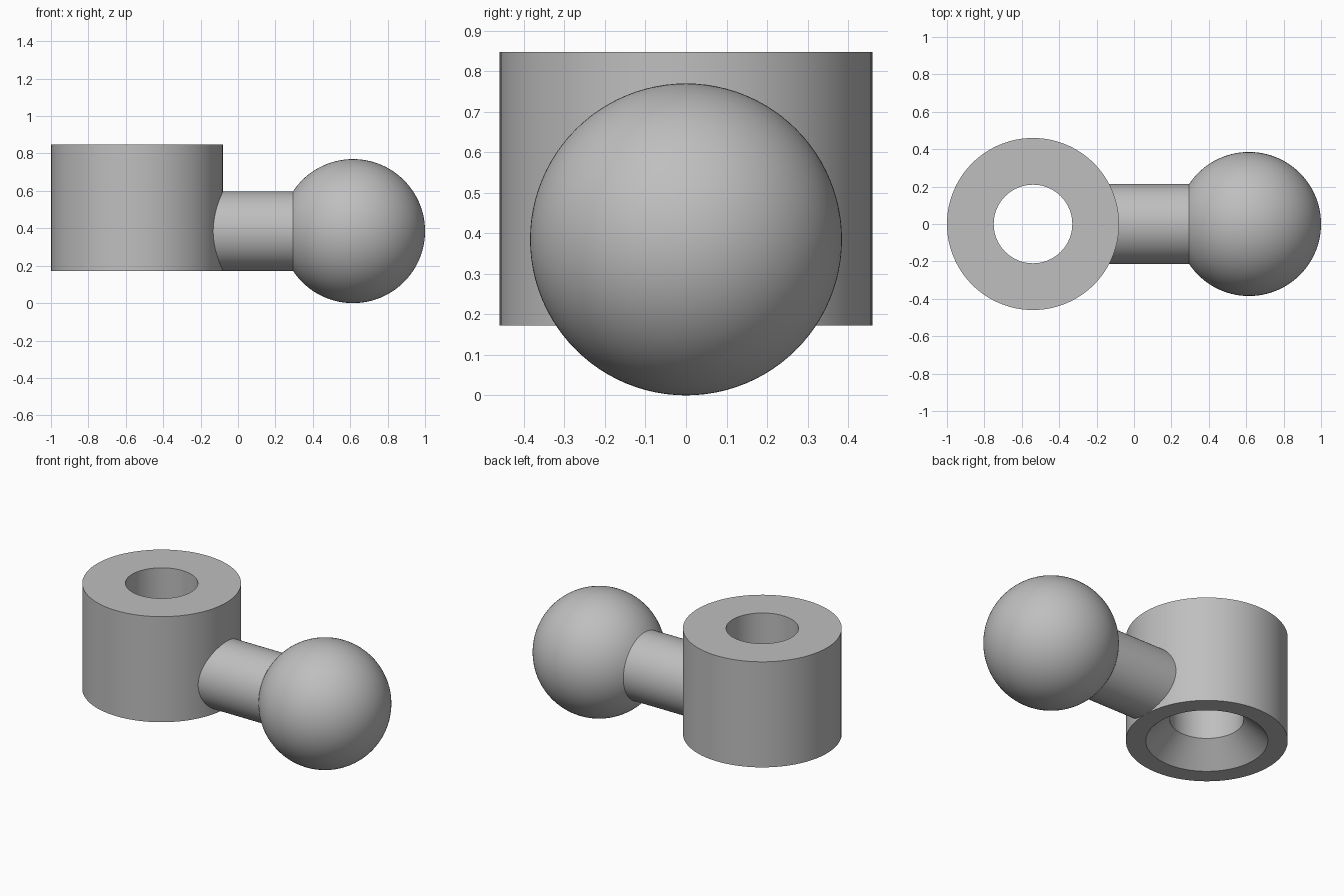
import bpy, bmesh, math
from mathutils import Matrix, Vector

cube = bpy.data.objects.get("Cube")
if cube:
    bpy.data.objects.remove(cube, do_unlink=True)

grey = bpy.data.materials.new("plain grey")
grey.use_nodes = True
colour = (0.52, 0.52, 0.52, 1)
grey.diffuse_color = colour
grey.node_tree.nodes["Principled BSDF"].inputs["Base Color"].default_value = colour


def lathe(name, profile, matrix, closed=False, steps=96):
    """Spin a (radius, height) profile round z, then place it."""
    bm = bmesh.new()
    verts = [bm.verts.new((r, 0, h)) for r, h in profile]
    edges = [bm.edges.new(pair) for pair in zip(verts, verts[1:])]
    if closed:
        edges.append(bm.edges.new((verts[-1], verts[0])))
    bmesh.ops.spin(bm, geom=verts + edges, axis=(0, 0, 1), cent=(0, 0, 0),
                   angle=math.tau, steps=steps, use_merge=True)
    bmesh.ops.remove_doubles(bm, verts=bm.verts, dist=1e-5)
    bmesh.ops.recalc_face_normals(bm, faces=bm.faces)
    bm.transform(matrix)
    mesh = bpy.data.meshes.new(name)
    bm.to_mesh(mesh)
    bm.free()
    mesh.materials.append(grey)
    obj = bpy.data.objects.new(name, mesh)
    bpy.context.collection.objects.link(obj)
    bpy.ops.object.select_all(action="DESELECT")
    obj.select_set(True)
    bpy.context.view_layer.objects.active = obj
    bpy.ops.object.shade_smooth_by_angle(angle=math.radians(30))
    return obj


stem_r, ball_r, ball_x, axis_z = 0.213, 0.385, 0.615, 0.385
bottom, top, hole_r, sink_r = 0.172, 0.847, 0.21, 0.347

# Collar: bored through, with a conical countersink underneath
lathe("collar",
      [(0.46, bottom), (0.46, top), (hole_r, top),
       (hole_r, bottom + sink_r - hole_r), (sink_r, bottom)],
      Matrix.Translation(Vector((-0.54, 0, 0))), closed=True)

# Stem and ball lie along x on a shared axis
along_x = Matrix.Translation((0, 0, axis_z)) @ Matrix.Rotation(math.pi / 2, 4, "Y")
seam = math.asin(stem_r / ball_r)
seam_x = ball_x - ball_r * math.cos(seam)

# Stem: its inner end is hidden within the collar wall
lathe("stem", [(0, -0.18), (stem_r, -0.18), (stem_r, seam_x), (0, seam_x)], along_x)

# Ball: arc from the stem seam to the far pole
rings = 48
angles = [seam + (math.pi - seam) * i / rings for i in range(rings + 1)]
lathe("ball",
      [(ball_r * math.sin(a), ball_x - ball_r * math.cos(a)) for a in angles],
      along_x)
